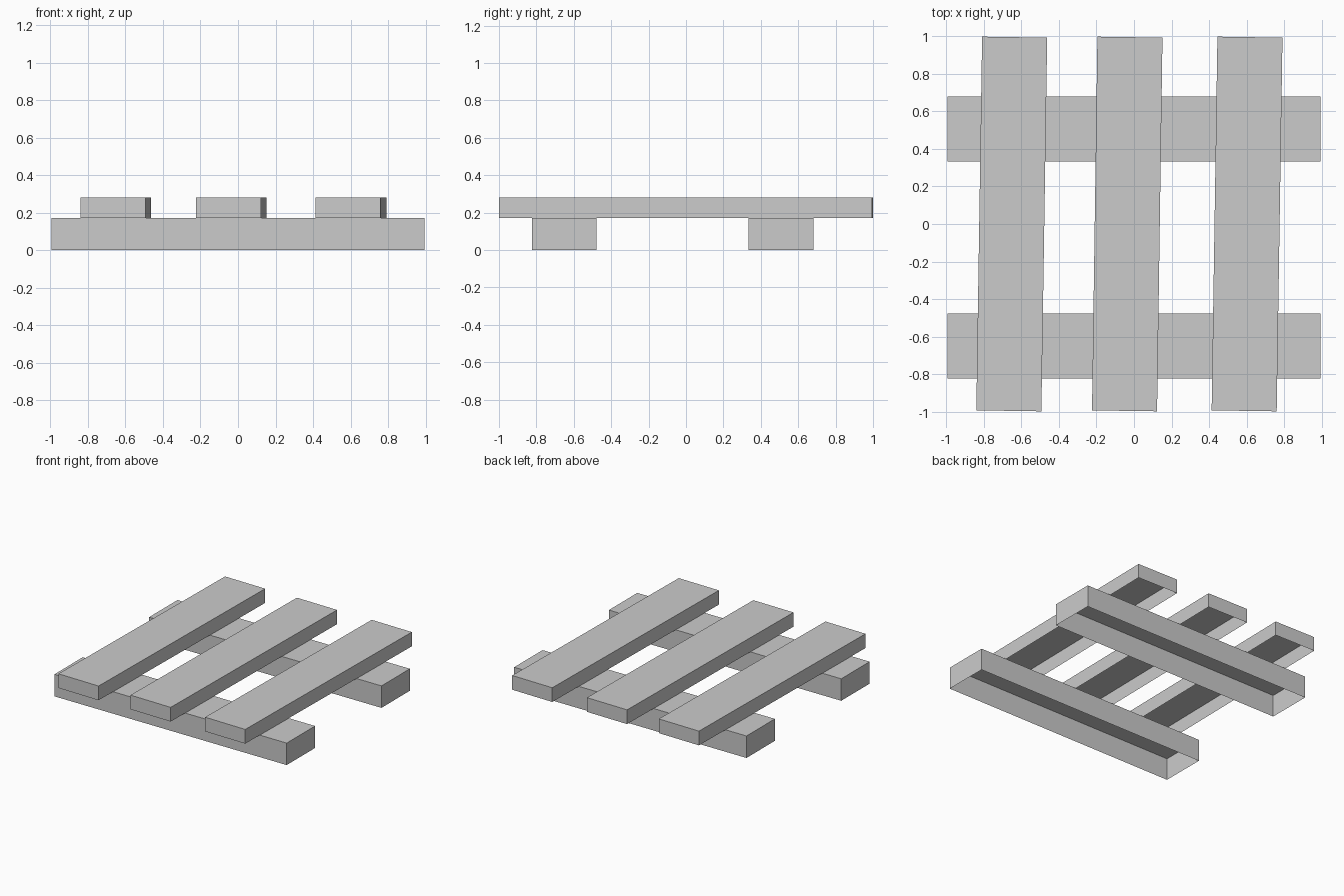
import bpy, bmesh
from mathutils import Matrix

if "Cube" in bpy.data.objects:
    bpy.data.objects.remove(bpy.data.objects["Cube"])

LENGTH, WIDTH = 1.988, 0.347


def open_plank(name, size, loc, turn=0.0):
    """Box shell with an open underside, turned slightly about z."""
    bm = bmesh.new()
    bmesh.ops.create_cube(bm, size=1.0, matrix=Matrix.Diagonal((*size, 1.0)))
    bm.normal_update()
    under = [f for f in bm.faces if f.normal.z < -0.5]
    bmesh.ops.delete(bm, geom=under, context='FACES_ONLY')
    me = bpy.data.meshes.new(name)
    bm.to_mesh(me)
    bm.free()
    ob = bpy.data.objects.new(name, me)
    ob.location = loc
    ob.rotation_euler.z = turn
    bpy.context.collection.objects.link(ob)
    return ob


# Two thick bearers lying on the ground along x
for name, y in (("front_bearer", -0.651), ("back_bearer", 0.507)):
    open_plank(name, (LENGTH, WIDTH, 0.17), (0, y, 0.085))

# Three thinner slats laid across them, slightly askew
for name, x, turn in (("left_slat", -0.652, -0.0155),
                      ("middle_slat", -0.036, -0.0145),
                      ("right_slat", 0.603, -0.0155)):
    open_plank(name, (WIDTH, LENGTH + 0.005, 0.11), (x, 0, 0.225), turn)
